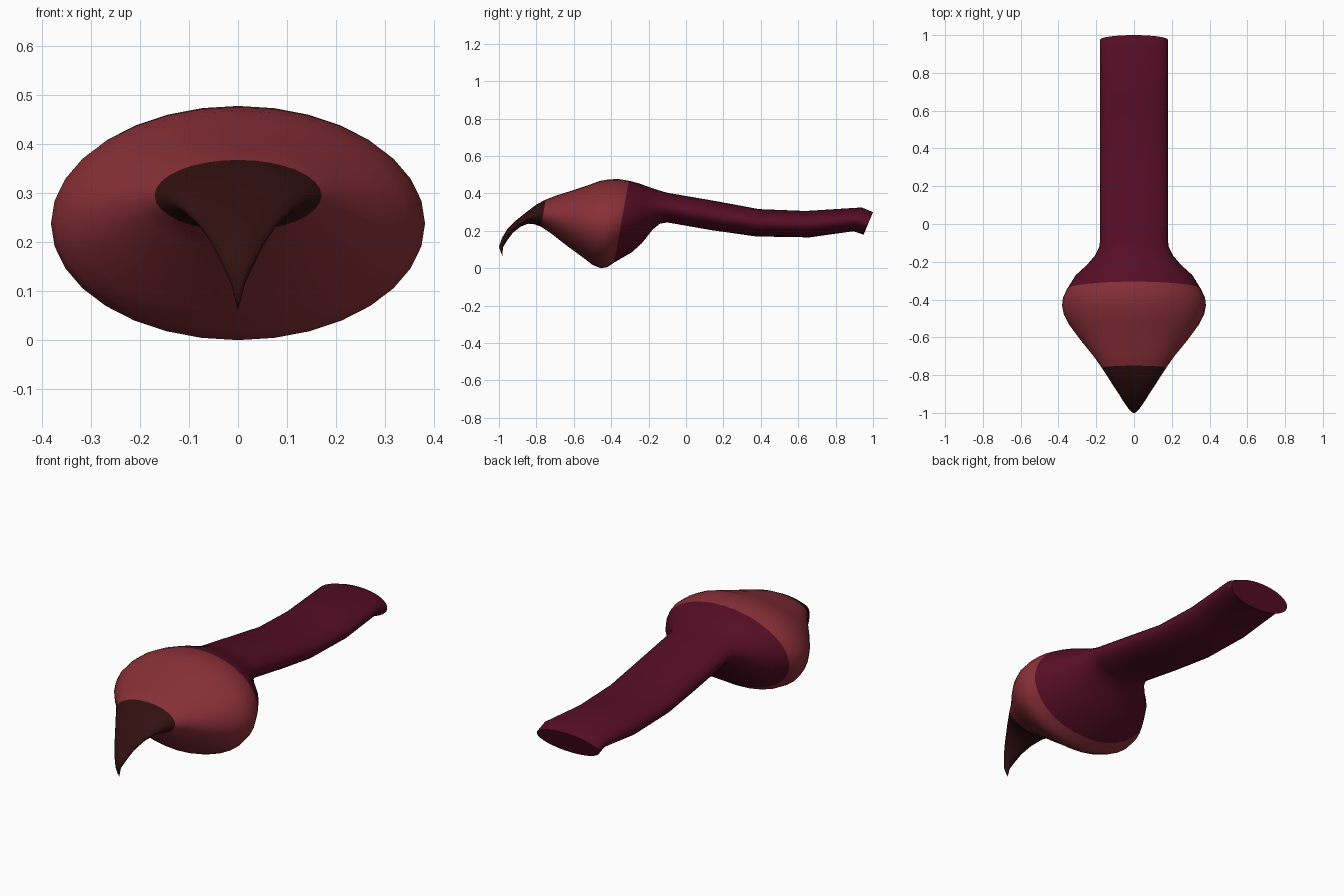
import bpy, bmesh, math
from mathutils import Vector

SIDES = 32


def material(name, rgb):
    m = bpy.data.materials.new(name)
    m.diffuse_color = (*rgb, 1)
    return m


# Each oval section: top y, top z, bottom y, bottom z, half width
barb = [
    (-0.988, 0.080, -0.982, 0.078, 0.005),
    (-1.000, 0.115, -0.977, 0.115, 0.014),
    (-0.985, 0.160, -0.955, 0.150, 0.033),
    (-0.955, 0.210, -0.925, 0.190, 0.055),
    (-0.910, 0.255, -0.885, 0.222, 0.082),
    (-0.850, 0.303, -0.845, 0.238, 0.115),
    (-0.800, 0.340, -0.810, 0.235, 0.142),
    (-0.750, 0.367, -0.775, 0.222, 0.170),
]
bulb = [
    (-0.69, 0.390, -0.720, 0.185, 0.210),
    (-0.60, 0.418, -0.630, 0.115, 0.283),
    (-0.52, 0.445, -0.550, 0.057, 0.342),
    (-0.46, 0.467, -0.500, 0.018, 0.371),
    (-0.41, 0.475, -0.455, 0.000, 0.381),
    (-0.36, 0.477, -0.420, 0.006, 0.376),
    (-0.305, 0.468, -0.385, 0.030, 0.355),
]
tail = [
    (-0.25, 0.453, -0.290, 0.085, 0.308),
    (-0.20, 0.435, -0.235, 0.135, 0.250),
    (-0.15, 0.418, -0.180, 0.205, 0.205),
    (-0.11, 0.406, -0.140, 0.238, 0.185),
    (-0.08, 0.400, -0.100, 0.245, 0.180),
    (0.17, 0.357, 0.140, 0.203, 0.180),
    (0.39, 0.316, 0.375, 0.170, 0.180),
    (0.64, 0.306, 0.660, 0.165, 0.180),
    (0.94, 0.325, 0.895, 0.198, 0.180),
    (1.00, 0.300, 0.950, 0.180, 0.180),
]

bm = bmesh.new()


def ring(ty, tz, by, bz, w):
    top, bot = Vector((0, ty, tz)), Vector((0, by, bz))
    mid, up = (top + bot) / 2, (top - bot) / 2
    side = Vector((w, 0, 0))
    angles = [2 * math.pi * i / SIDES for i in range(SIDES)]
    return [bm.verts.new(mid + side * math.sin(a) + up * math.cos(a)) for a in angles]


# One continuous skin, coloured by section
prev = None
for index, part in enumerate((barb, bulb, tail)):
    for section in part:
        cur = ring(*section)
        if prev is None:
            # Sharp tip of the barb
            tip = bm.verts.new((0, -0.978, 0.063))
            for i in range(SIDES):
                bm.faces.new((tip, cur[i], cur[(i + 1) % SIDES]))
        else:
            for i in range(SIDES):
                j = (i + 1) % SIDES
                f = bm.faces.new((prev[i], cur[i], cur[j], prev[j]))
                f.material_index = index
        prev = cur

# Flat end of the tail
bm.faces.new(prev).material_index = 2
bmesh.ops.recalc_face_normals(bm, faces=bm.faces)

mesh = bpy.data.meshes.new("stinger_tail")
bm.to_mesh(mesh)
bm.free()
mesh.materials.append(material("dark brown barb", (0.030, 0.005, 0.005)))
mesh.materials.append(material("dusty red bulb", (0.250, 0.029, 0.039)))
mesh.materials.append(material("dark plum tail", (0.093, 0.004, 0.019)))

obj = bpy.data.objects.new("stinger_tail", mesh)
bpy.context.collection.objects.link(obj)
bpy.context.view_layer.objects.active = obj
obj.select_set(True)
bpy.ops.object.shade_smooth_by_angle(angle=math.radians(50))
